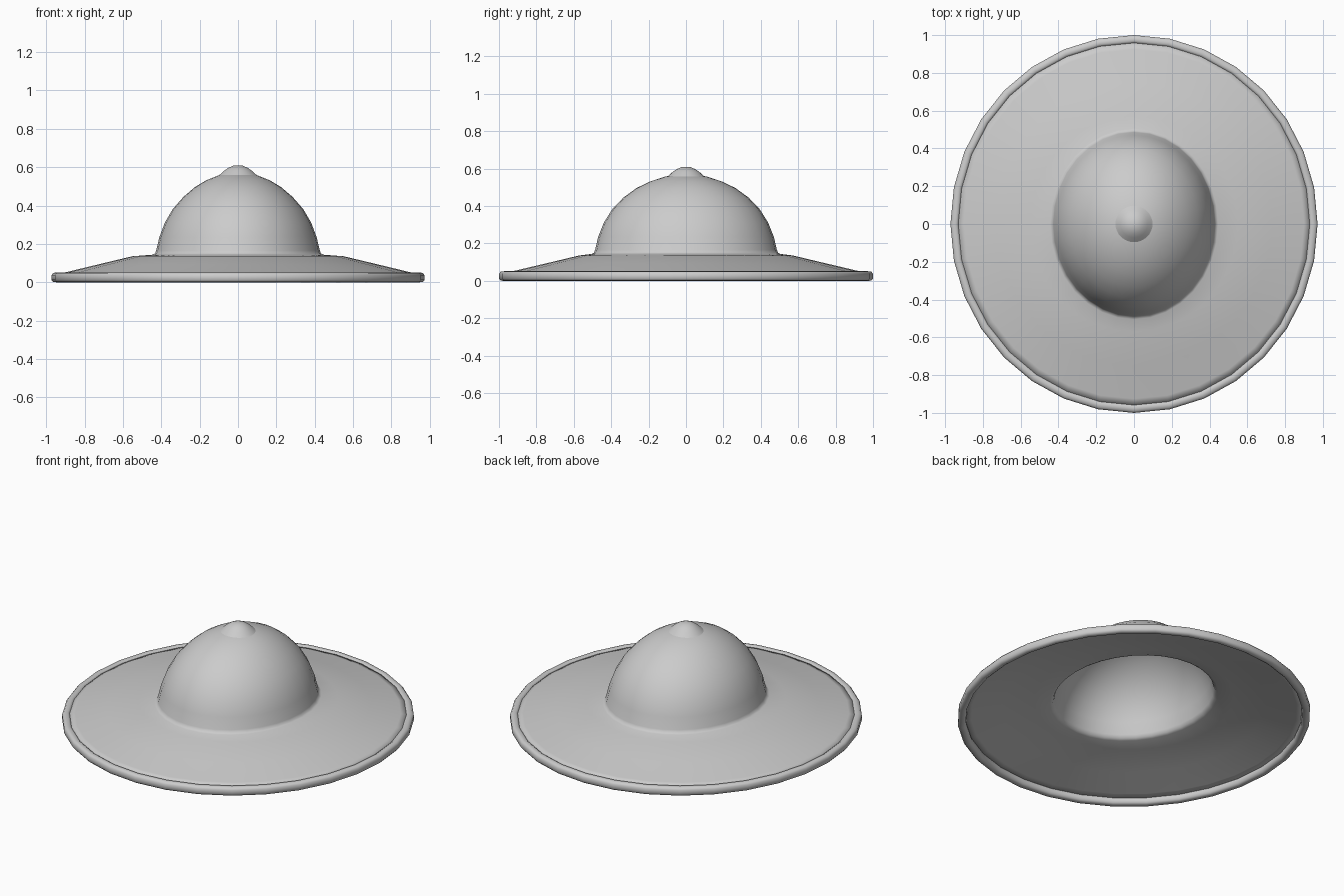
import bpy, bmesh, math

if "Cube" in bpy.data.objects:
    bpy.data.objects.remove(bpy.data.objects["Cube"])

SIDES = 32


def lathe(name, rows, closed=False):
    """Sweep (x radius, y radius, z) rows round the z axis as ellipses."""
    bm = bmesh.new()
    rings = []
    for rx, ry, z in rows:
        if rx == 0:
            rings.append([bm.verts.new((0, 0, z))] * SIDES)
        else:
            angles = [2 * math.pi * i / SIDES for i in range(SIDES)]
            rings.append([bm.verts.new((rx * math.cos(a), ry * math.sin(a), z)) for a in angles])
    pairs = list(zip(rings, rings[1:]))
    if closed:
        pairs.append((rings[-1], rings[0]))
    for upper, lower in pairs:
        for i in range(SIDES):
            j = (i + 1) % SIDES
            loop = [upper[i], lower[i], lower[j], upper[j]]
            bm.faces.new(list(dict.fromkeys(loop)))
    bmesh.ops.recalc_face_normals(bm, faces=bm.faces)
    mesh = bpy.data.meshes.new(name)
    bm.to_mesh(mesh)
    bm.free()
    obj = bpy.data.objects.new(name, mesh)
    bpy.context.collection.objects.link(obj)
    for poly in mesh.polygons:
        poly.use_smooth = True
    return obj


# Oval dome flowing into the sloping brim, as one thin shell
shell = lathe("helmet_shell", [
    (0, 0, 0.575), (0.10, 0.11, 0.558), (0.165, 0.19, 0.532),
    (0.225, 0.265, 0.496), (0.285, 0.335, 0.445), (0.34, 0.395, 0.382),
    (0.382, 0.44, 0.31), (0.41, 0.47, 0.235), (0.427, 0.486, 0.165),
    (0.433, 0.493, 0.15), (0.445, 0.505, 0.144), (0.55, 0.57, 0.136),
    (0.73, 0.75, 0.093), (0.90, 0.925, 0.052), (0.935, 0.965, 0.043)])
mod = shell.modifiers.new("thickness", "SOLIDIFY")
mod.thickness = 0.008
mod.offset = -1

# Rounded bead along the edge of the brim
bead = [(0.050, 0.012), (0.050, 0.038), (0.041, 0.049), (0.020, 0.052), (0.008, 0.044),
        (0.004, 0.026), (0.008, 0.008), (0.020, 0.0), (0.041, 0.001)]
lathe("brim_bead", [(0.922 + d, 0.95 + d, z) for d, z in bead], closed=True)

# Small round knob on the crown
lathe("crown_knob", [
    (0, 0, 0.61), (0.025, 0.025, 0.608), (0.05, 0.05, 0.597),
    (0.072, 0.072, 0.582), (0.09, 0.09, 0.565), (0.10, 0.10, 0.557)])
